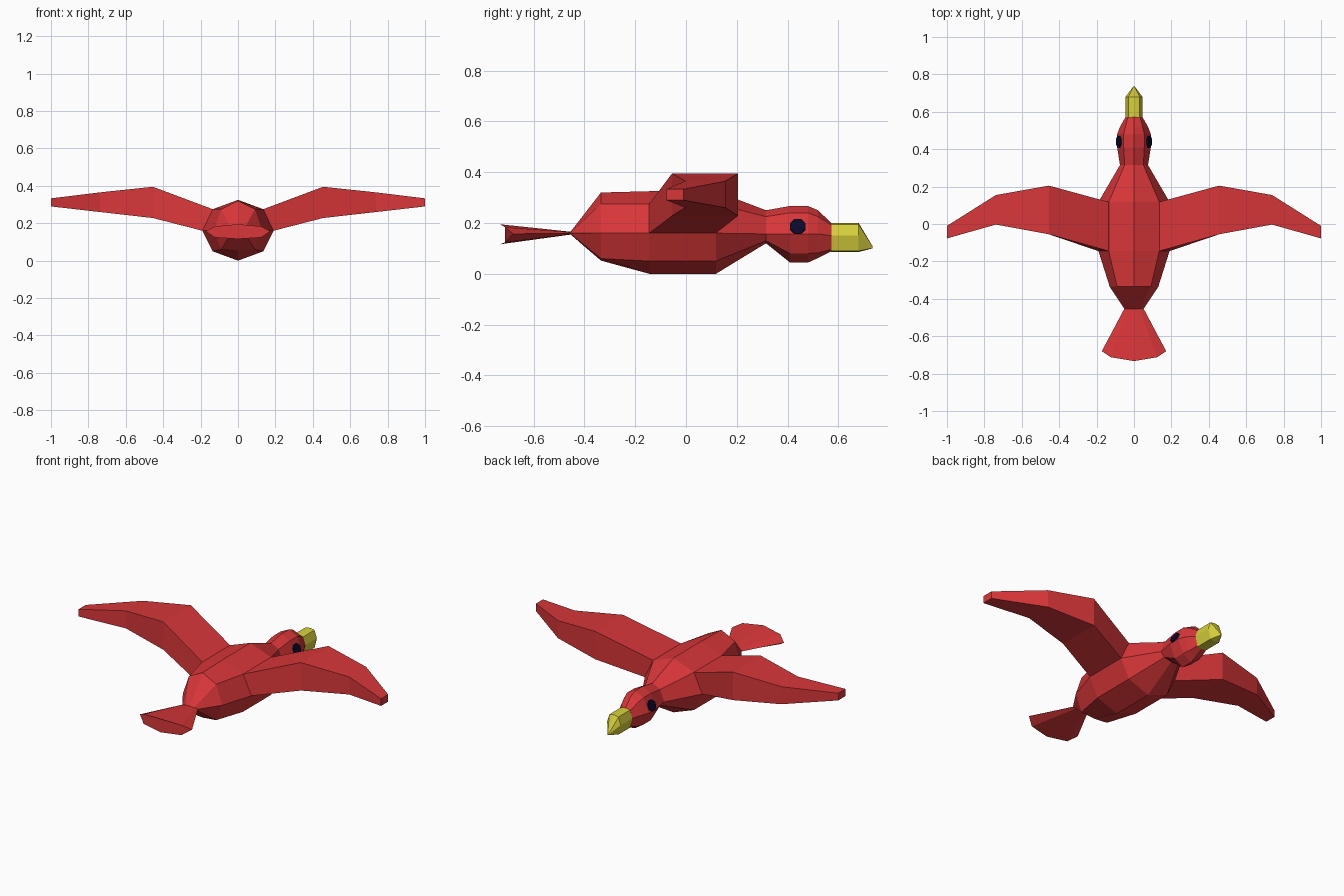
import bpy, bmesh, math
from mathutils import Matrix


def material(name, rgb):
    m = bpy.data.materials.new(name)
    m.diffuse_color = (*rgb, 1)
    return m


RED = material("red feathers", (0.69, 0.037, 0.04))
YELLOW = material("yellow beak", (0.69, 0.63, 0.045))
NAVY = material("dark eye", (0.003, 0.003, 0.025))


def finish(bm, name, mat):
    bmesh.ops.remove_doubles(bm, verts=bm.verts, dist=0.0005)
    bmesh.ops.recalc_face_normals(bm, faces=bm.faces)
    me = bpy.data.meshes.new(name)
    bm.to_mesh(me)
    bm.free()
    me.materials.append(mat)
    ob = bpy.data.objects.new(name, me)
    bpy.context.collection.objects.link(ob)
    return ob


def loft(name, rings, mat):
    """Skin closed rings of points and cap both ends."""
    bm = bmesh.new()
    vs = [[bm.verts.new(p) for p in r] for r in rings]
    n = len(vs[0])
    for a, b in zip(vs, vs[1:]):
        for i in range(n):
            j = (i + 1) % n
            bm.faces.new((a[i], a[j], b[j], b[i]))
    bm.faces.new(vs[0])
    bm.faces.new(vs[-1])
    return finish(bm, name, mat)


def octagon(y, top, sx, sz, wx, wz, lx, lz, bot):
    """Symmetric eight-point section: ridge, shoulder, widest, lower, keel."""
    half = [(0, top), (sx, sz), (wx, wz), (lx, lz), (0, bot)]
    pts = half + [(-x, z) for x, z in half[3:0:-1]]
    return [(x, y, z) for x, z in pts]


# Body, neck and head in one skin
loft("body", [octagon(*s) for s in (
    (-0.455, 0.165, 0.03, 0.164, 0.05, 0.16, 0.03, 0.156, 0.155),
    (-0.335, 0.32, 0.09, 0.275, 0.13, 0.16, 0.09, 0.06, 0.052),
    (-0.145, 0.325, 0.135, 0.275, 0.19, 0.16, 0.135, 0.05, 0.0),
    (0.118, 0.325, 0.135, 0.275, 0.19, 0.16, 0.135, 0.05, 0.0),
    (0.315, 0.25, 0.05, 0.225, 0.075, 0.157, 0.05, 0.13, 0.12),
    (0.41, 0.267, 0.055, 0.24, 0.09, 0.157, 0.055, 0.08, 0.044),
    (0.48, 0.267, 0.055, 0.24, 0.09, 0.157, 0.055, 0.08, 0.044),
    (0.52, 0.25, 0.046, 0.225, 0.075, 0.157, 0.046, 0.083, 0.062),
    (0.572, 0.2, 0.032, 0.192, 0.045, 0.15, 0.032, 0.095, 0.088),
)], RED)

# Beak
loft("beak", [octagon(*s) for s in (
    (0.57, 0.2, 0.03, 0.195, 0.045, 0.15, 0.03, 0.09, 0.086),
    (0.68, 0.2, 0.03, 0.195, 0.045, 0.15, 0.03, 0.09, 0.086),
    (0.735, 0.108, 0.003, 0.107, 0.004, 0.104, 0.003, 0.101, 0.1),
)], YELLOW)

# Tail fan: thin at the root, lens-shaped at the rounded end
root = [(0, .165), (.03, .164), (.05, .16), (.03, .156), (0, .155)]
end = [(0, -.733, .195), (.125, -.712, .183), (.172, -.68, .157),
       (.125, -.712, .124), (0, -.733, .116)]
mirror = lambda pts: pts + [(-x, y, z) for x, y, z in pts[3:0:-1]]
loft("tail", [mirror([(x, -0.45, z) for x, z in root]), mirror(end)], RED)

# Wings grow out of the upper flank of the body:
# (x top, x bottom, leading y, trailing y, top z, bottom z)
WING = [(0.135, 0.19, 0.118, -0.145, 0.275, 0.16),
        (0.455, 0.455, 0.205, -0.055, 0.395, 0.228),
        (0.738, 0.738, 0.155, -0.003, 0.365, 0.26),
        (1.0, 1.0, -0.01, -0.077, 0.333, 0.29)]
for side, s in (("right", 1), ("left", -1)):
    loft(side + "_wing",
         [[(s * xt, yl, zt), (s * xt, yt, zt), (s * xb, yt, zb), (s * xb, yl, zb)]
          for xt, xb, yl, yt, zt, zb in WING], RED)

    # Eye: thin eight-sided plate lying on the cheek
    bm = bmesh.new()
    tilt = Matrix.Rotation(s * (math.pi / 2 - 0.38), 4, 'Y')
    place = Matrix.Translation((s * 0.081, 0.44, 0.186)) @ tilt
    spin = Matrix.Rotation(math.pi / 8, 4, 'Z')
    bmesh.ops.create_cone(bm, cap_ends=True, segments=8, radius1=0.033,
                          radius2=0.033, depth=0.009, matrix=place @ spin)
    finish(bm, side + "_eye", NAVY)
